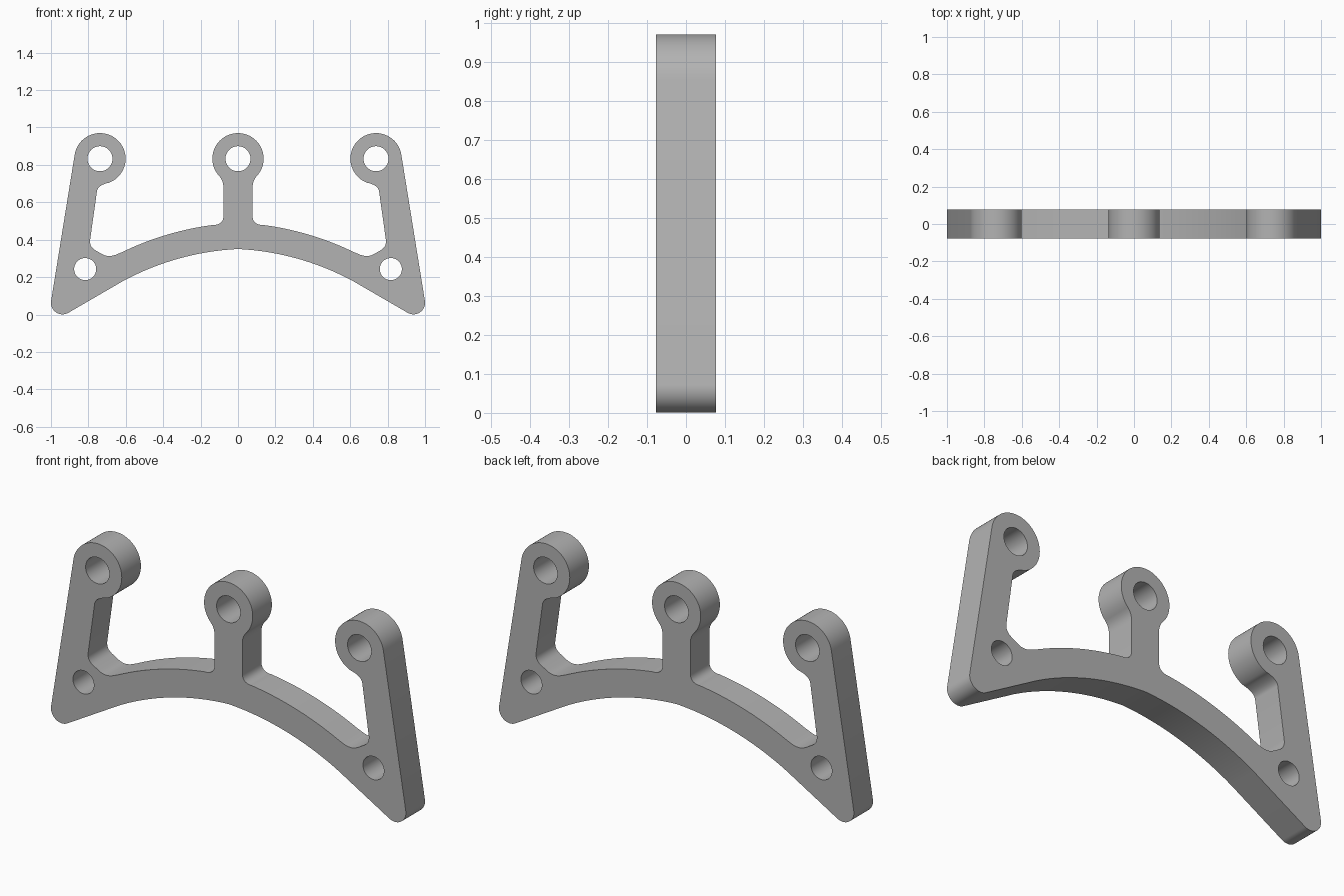
import bpy, bmesh
from math import sin, cos, radians, sqrt
from mathutils import Vector

cube = bpy.data.objects.get("Cube")
if cube:
    bpy.data.objects.remove(cube, do_unlink=True)

HALF_DEPTH = 0.077
RING_R, BORE_R, PIN_R = 0.137, 0.067, 0.059
RING_Z, RING_X = 0.833, 0.738


def arc(cx, cz, r, a0, a1, n=24):
    """Points on a circle between two angles in degrees."""
    angles = [radians(a0 + (a1 - a0) * i / n) for i in range(n + 1)]
    return [(cx + r * cos(a), cz + r * sin(a)) for a in angles]


def fillet(p0, corner, p1, n=8):
    """Rounded corner as a quadratic curve."""
    p0, c, p1 = Vector(p0), Vector(corner), Vector(p1)
    steps = [i / n for i in range(n + 1)]
    return [tuple(p0 * (1 - t) ** 2 + c * 2 * t * (1 - t) + p1 * t * t) for t in steps]


def arch(r, x0, x1, n=24):
    """Curved beam edge, with a faint peak on the centre line."""
    xs = [x0 + (x1 - x0) * i / n for i in range(n + 1)]
    return [(x, -1.088 + sqrt(r * r - (x + 0.07) ** 2)) for x in xs]


# Half outline, from the underside centre round to the top of the middle ring
half = arch(1.44, 0, 0.62)
half += arc(0.938, 0.063, 0.062, 241, 368.7)                       # rounded foot
half += arc(RING_X, RING_Z, RING_R, 8.7, 250, 48)                  # outer ring
half += fillet((0.695, 0.704), (0.749, 0.69), (0.754, 0.66))       # under the ring
half += fillet((0.79, 0.404), (0.797, 0.365), (0.765, 0.345))      # leg base
half += fillet((0.725, 0.322), (0.69, 0.303), (0.645, 0.323))      # beam end
half += arch(1.58, 0.62, 0.128)                                    # beam top
half += fillet((0.125, 0.479), (0.078, 0.483), (0.078, 0.527))     # stem base
half += fillet((0.078, 0.68), (0.078, 0.712), (0.097, 0.736))      # stem top
half += arc(0, RING_Z, RING_R, -43, 90, 32)                        # middle ring
outline = half + [(-x, z) for x, z in reversed(half[1:-1])]

# Bores through the rings and pin holes above the feet
loops = [outline, arc(0, RING_Z, BORE_R, 0, 360, 48)[:-1]]
for side in (-1, 1):
    loops.append(arc(side * RING_X, RING_Z, BORE_R, 0, 360, 48)[:-1])
    loops.append(arc(side * 0.817, 0.243, PIN_R, 0, 360, 48)[:-1])

# Filled, extruded profile
profile = bpy.data.curves.new("bracket_profile", "CURVE")
profile.dimensions = "2D"
profile.fill_mode = "BOTH"
profile.extrude = HALF_DEPTH
for loop in loops:
    spline = profile.splines.new("POLY")
    spline.points.add(len(loop) - 1)
    for point, (x, z) in zip(spline.points, loop):
        point.co = (x, z, 0, 1)
    spline.use_cyclic_u = True
helper = bpy.data.objects.new("profile_helper", profile)
bpy.context.collection.objects.link(helper)
bpy.context.view_layer.update()
mesh = bpy.data.meshes.new_from_object(helper.evaluated_get(bpy.context.evaluated_depsgraph_get()))
bpy.data.objects.remove(helper, do_unlink=True)

# Stand the plate upright and weld it into one solid
bm = bmesh.new()
bm.from_mesh(mesh)
for v in bm.verts:
    v.co = (v.co.x, -v.co.z, v.co.y)
bmesh.ops.remove_doubles(bm, verts=bm.verts, dist=0.0005)
bmesh.ops.recalc_face_normals(bm, faces=bm.faces)
bm.to_mesh(mesh)
bm.free()

# Single grey finish
grey = bpy.data.materials.new("plain_grey")
grey.use_nodes = True
colour = (0.45, 0.45, 0.45, 1)
grey.diffuse_color = colour
grey.node_tree.nodes["Principled BSDF"].inputs["Base Color"].default_value = colour
mesh.materials.clear()
mesh.materials.append(grey)

bracket = bpy.data.objects.new("mounting_bracket", mesh)
bpy.context.collection.objects.link(bracket)
bpy.ops.object.select_all(action="DESELECT")
bracket.select_set(True)
bpy.context.view_layer.objects.active = bracket
bpy.ops.object.shade_smooth_by_angle(angle=radians(30))
